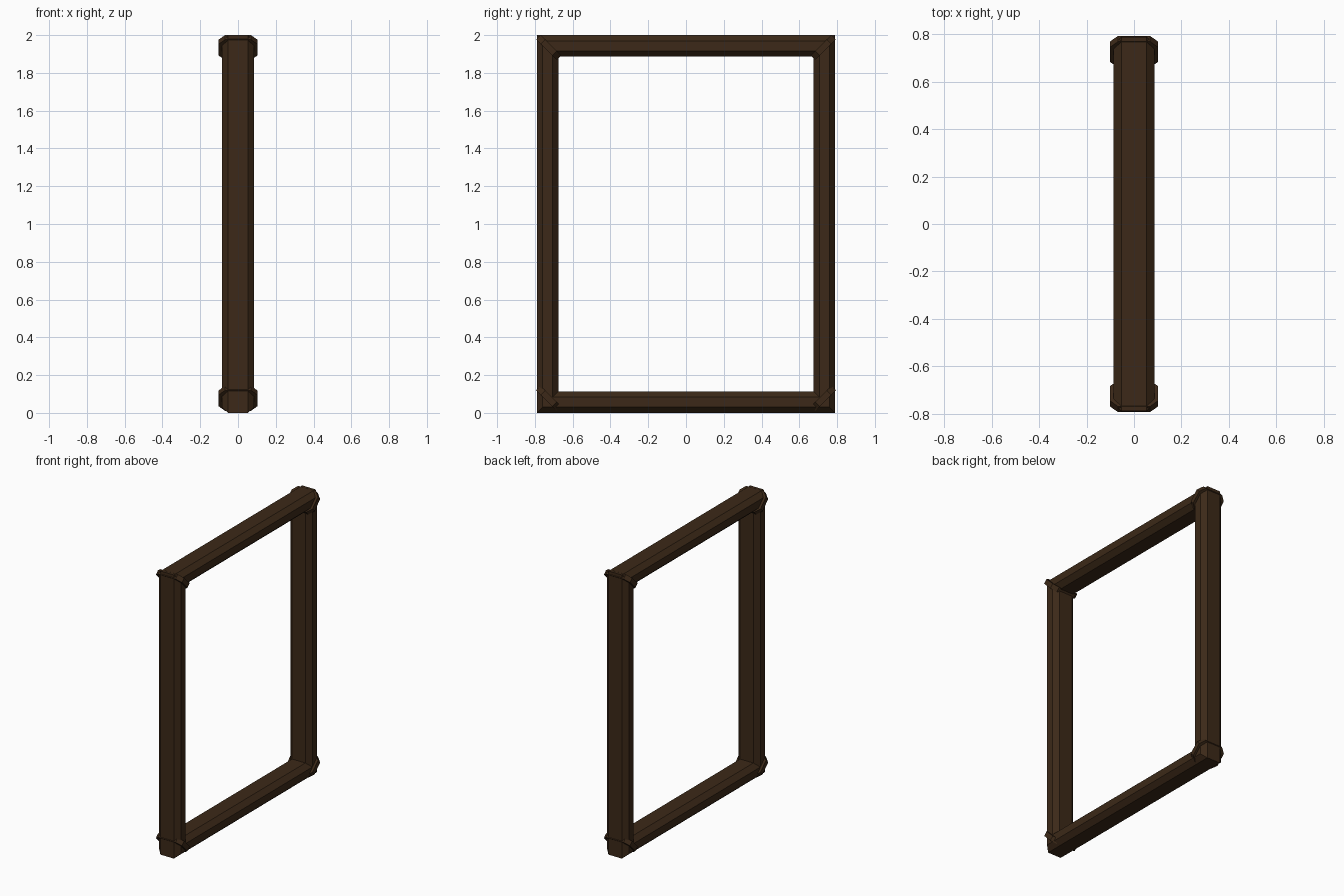
import bpy, bmesh, math
from mathutils import Matrix, Vector

if "Cube" in bpy.data.objects:
    bpy.data.objects.remove(bpy.data.objects["Cube"])

wood = bpy.data.materials.new("dark_wood")
wood.diffuse_color = (0.045, 0.022, 0.009, 1)
wood.use_nodes = True
wood.node_tree.nodes["Principled BSDF"].inputs["Base Color"].default_value = wood.diffuse_color


def finish(name, bm):
    bmesh.ops.recalc_face_normals(bm, faces=bm.faces)
    me = bpy.data.meshes.new(name)
    bm.to_mesh(me)
    bm.free()
    me.materials.append(wood)
    ob = bpy.data.objects.new(name, me)
    bpy.context.collection.objects.link(ob)


# Mitred rectangular frame: chamfered profile (x, inset from outer edge) swept round the corners
profile = [(-0.052, 0), (0.052, 0), (0.086, 0.03), (0.086, 0.083),
           (0.052, 0.114), (-0.052, 0.114), (-0.086, 0.083), (-0.086, 0.03)]
bm = bmesh.new()
rings = []
for sy, sz in [(-1, -1), (1, -1), (1, 1), (-1, 1)]:
    rings.append([bm.verts.new((x, sy * (0.79 - d), 1 + sz * (1 - d))) for x, d in profile])
n = len(profile)
for i in range(4):
    a, b = rings[i], rings[(i + 1) % 4]
    for j in range(n):
        k = (j + 1) % n
        bm.faces.new((a[j], a[k], b[k], b[j]))
finish("frame", bm)

# Diagonal corner straps: octagonal plates; lower pair has the same tilt as the upper pair
L, W, T, C = 0.077, 0.102, 0.017, 0.034
octagon = [(W, L - C), (W - C, L), (C - W, L), (-W, L - C),
           (-W, C - L), (C - W, -L), (W - C, -L), (W, C - L)]
for side, sy in (("left", -1), ("right", 1)):
    for level, z in (("lower", 0.077), ("upper", 1.934)):
        bm = bmesh.new()
        f = bm.faces.new([bm.verts.new((x, -T, d)) for x, d in octagon])
        ext = bmesh.ops.extrude_face_region(bm, geom=[f])["geom"]
        bmesh.ops.translate(bm, vec=Vector((0, 2 * T, 0)),
                            verts=[v for v in ext if isinstance(v, bmesh.types.BMVert)])
        bm.transform(Matrix.Translation((0, sy * 0.727, z)) @
                     Matrix.Rotation(-sy * math.pi / 4, 4, 'X'))
        finish(f"{level}_{side}_corner_strap", bm)
